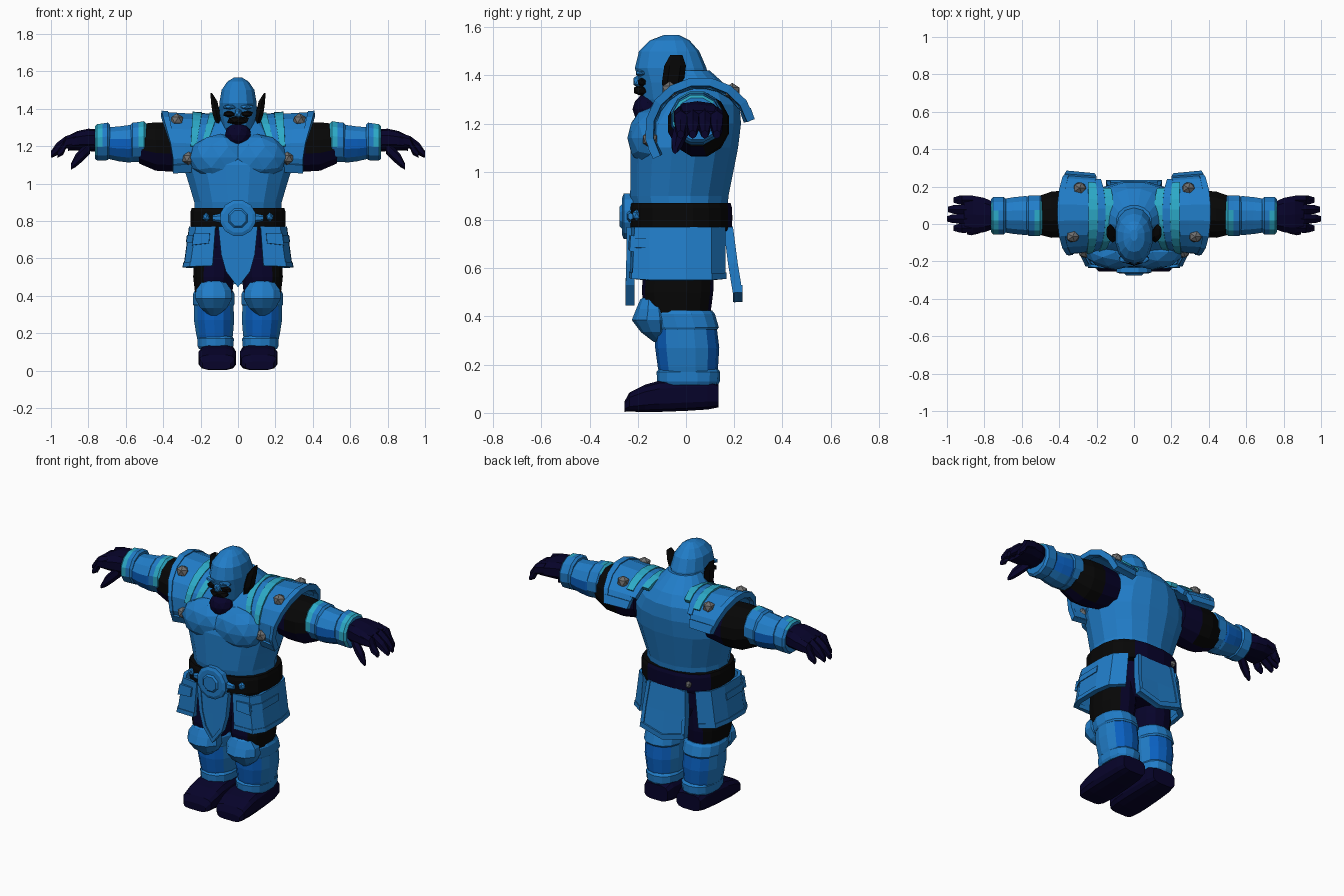
import bpy, bmesh, math
from mathutils import Vector

cube = bpy.data.objects.get("Cube")
if cube:
    bpy.data.objects.remove(cube, do_unlink=True)


def material(name, rgb):
    m = bpy.data.materials.new(name)
    m.use_nodes = True
    m.diffuse_color = (*rgb, 1)
    m.node_tree.nodes["Principled BSDF"].inputs["Base Color"].default_value = (*rgb, 1)
    return m


BLUE = material("armour_blue", (0.015, 0.205, 0.58))
COBALT = material("cobalt_blue", (0.003, 0.115, 0.52))
TEAL = material("teal_trim", (0.025, 0.4, 0.57))
NAVY = material("dark_navy", (0.002, 0.001, 0.023))
BLACK = material("black_cloth", (0.002, 0.002, 0.002))
GREY = material("grey_stud", (0.16, 0.16, 0.16))
SIDES = (("left", 1), ("right", -1))


def finish(name, bm, mats, rule=None):
    bmesh.ops.recalc_face_normals(bm, faces=bm.faces[:])
    if rule:
        for f in bm.faces:
            f.material_index = int(rule(f.calc_center_median(), f.normal))
    me = bpy.data.meshes.new(name)
    bm.to_mesh(me)
    bm.free()
    for m in mats:
        me.materials.append(m)
    ob = bpy.data.objects.new(name, me)
    bpy.context.collection.objects.link(ob)
    return ob


def loft(name, mats, rings, axis="z", n=12, p=2.0, s=1, rule=None):
    """Skin rings of (position, centre a, centre b, radius a, radius b) along an axis."""
    bm = bmesh.new()
    loops = []
    for t, ca, cb, ra, rb in rings:
        loop = []
        for i in range(n):
            a = 2 * math.pi * (i + 0.5) / n
            c, d = math.cos(a), math.sin(a)
            u = ca + ra * math.copysign(abs(c) ** (2 / p), c)
            v = cb + rb * math.copysign(abs(d) ** (2 / p), d)
            co = {"z": (u, v, t), "x": (t, u, v), "y": (u, t, v)}[axis]
            loop.append(bm.verts.new((co[0] * s, co[1], co[2])))
        loops.append(loop)
    for lo, hi in zip(loops, loops[1:]):
        for i in range(n):
            j = (i + 1) % n
            bm.faces.new((lo[i], lo[j], hi[j], hi[i]))
    bm.faces.new(loops[0])
    bm.faces.new(loops[-1])
    return finish(name, bm, mats, rule)


def body(name, mats, rows, **kw):
    """Loft rows of (z, half width, front y, back y)."""
    return loft(name, mats, [(z, 0, (f + b) / 2, w, (b - f) / 2) for z, w, f, b in rows], **kw)


def shell(name, mat, rows, thick, s=1):
    """Plate through a grid of points, thickened."""
    bm = bmesh.new()
    g = [[bm.verts.new((x * s, y, z)) for x, y, z in r] for r in rows]
    for a, b in zip(g, g[1:]):
        for i in range(len(a) - 1):
            bm.faces.new((a[i], a[i + 1], b[i + 1], b[i]))
    mod = finish(name, bm, [mat]).modifiers.new("thickness", "SOLIDIFY")
    mod.thickness = thick
    mod.offset = 0


def blob(name, mat, loc, size, sub=2):
    bm = bmesh.new()
    bmesh.ops.create_icosphere(bm, subdivisions=sub, radius=1)
    for v in bm.verts:
        v.co = Vector(loc) + Vector(a * b for a, b in zip(v.co, size))
    return finish(name, bm, [mat])


def mix(a, b, t):
    return tuple(u + (v - u) * t for u, v in zip(a, b))


# Torso and chest
body("torso", [BLUE], [(0.78, .235, -.21, .17), (0.9, .238, -.235, .18), (1.0, .268, -.235, .2),
     (1.1, .3, -.235, .22), (1.2, .29, -.205, .232), (1.28, .235, -.145, .225),
     (1.34, .165, -.1, .19), (1.42, .095, -.08, .1)], n=16, p=2.15)
for side, s in SIDES:
    blob(side + "_pectoral", BLUE, (.098 * s, -.15, 1.14), (.165, .093, .125))

# Head, beard, eyes and ears
body("head", [BLUE], [(1.24, .06, -.15, .02), (1.3, .085, -.18, .08), (1.37, .1, -.195, .095),
     (1.43, .102, -.212, .085), (1.5, .09, -.195, .055), (1.545, .058, -.15, .015),
     (1.568, .02, -.09, -.03)], n=14, p=2.2)
blob("nose", BLUE, (0, -.196, 1.375), (.022, .026, .03), 1)
blob("beard", NAVY, (0, -.16, 1.26), (.072, .062, .064))
blob("mouth", BLACK, (0, -.18, 1.338), (.066, .042, .026), 1)
for side, s in SIDES:
    blob(side + "_eye", BLACK, (.046 * s, -.182, 1.372), (.038, .02, .019), 1)
    blob(side + "_brow", BLUE, (.042 * s, -.188, 1.41), (.045, .024, .015), 1)
    loft(side + "_ear", [BLACK], [(1.31, .1, -.06, .015, .03), (1.37, .115, -.055, .024, .045),
         (1.44, .128, -.045, .02, .045), (1.485, .143, -.04, .004, .025)], n=6, s=s)

# Belt with buckle
body("belt", [BLACK, NAVY], [(.755, .25, -.232, .187), (.775, .256, -.238, .193),
     (.85, .256, -.238, .193), (.87, .25, -.232, .187)], n=20, p=2.6,
     rule=lambda c, n: c.y > .08 and -.22 < c.x < .16)
loft("buckle_disc", [BLUE], [(-.265, 0, .815, .08, .08), (-.258, 0, .815, .098, .098),
     (-.22, 0, .815, .098, .098)], "y", 12)
loft("buckle_boss", [BLUE], [(-.275, 0, .815, .045, .045), (-.26, 0, .815, .06, .06)], "y", 8)
blob("back_belt_stud", GREY, (-.14, .175, .81), (.018, .022, .022), 1)
for side, s in SIDES:
    loft(side + "_buckle_tab", [BLUE], [(.09, -.235, .815, .012, .025), (.135, -.23, .815, .012, .015)],
         "x", 6, s=s)
    blob(side + "_belt_clasp", BLUE, (.17 * s, -.205, .82), (.022, .02, .024), 1)


# Front and back hanging flaps, each with side rims and a hem
def flap(name, y0, y1, outline, thick):
    rows = []
    for w, z, zc, t in outline:
        y = y0 + (y1 - y0) * t
        rows.append([(-w, y, z), (0, y, zc), (w, y, z)])
    shell(name, BLUE, rows, thick)
    for k, s in SIDES:
        shell(f"{name}_{k}_rim", BLUE, [[r[2], (r[2][0] - .022, *r[2][1:])] for r in rows], thick + .012, s)
    shell(name + "_hem", BLUE, [rows[-1], [(x * .95, y, z + .03) for x, y, z in rows[-1]]], thick + .012)


flap("front_flap", -.228, -.232, [(.105, .77, .77, 0), (.09, .62, .62, .5), (.065, .53, .445, 1)], .024)
flap("back_flap", .175, .214, [(.13, .77, .77, 0), (.145, .62, .62, .5), (.15, .5, .46, 1)], .028)

# Side skirt panels with hem and pocket flap
TOP = [(.12, -.218, .77), (.22, -.205, .77), (.25, -.15, .77), (.252, 0, .77), (.235, .1, .77), (.17, .155, .77)]
LOW = [(.135, -.222, .56), (.25, -.215, .555), (.28, -.15, .55), (.282, 0, .55), (.265, .1, .55), (.19, .155, .555)]
for side, s in SIDES:
    band = lambda t: [mix(a, b, t) for a, b in zip(TOP, LOW)]
    shell(side + "_skirt_panel", BLUE, [TOP, LOW], .02, s)
    shell(side + "_skirt_hem", BLUE, [band(.88), LOW], .03, s)
    shell(side + "_skirt_band", BLUE, [band(.22)[1:4], band(.4)[1:4]], .03, s)
    shell(side + "_pocket_flap", BLUE, [[(.15, -.226, .735), (.235, -.22, .735)],
          [(.155, -.23, .68), (.245, -.224, .67)]], .02, s)

# Hips and legs
body("hips", [NAVY], [(.55, .19, -.15, .11), (.64, .215, -.18, .14), (.78, .22, -.19, .15)], n=14, p=2.5)
for side, s in SIDES:
    loft(side + "_thigh", [BLACK, NAVY], [(.4, .13, -.035, .1, .135), (.5, .13, -.035, .112, .148),
         (.66, .125, -.03, .11, .145)], n=14, p=2.3, s=s, rule=lambda c, n: abs(c.x) < .16)
    loft(side + "_shin", [BLUE, COBALT], [(.13, .122, .01, .088, .115), (.19, .125, .008, .1, .125),
         (.27, .128, .005, .11, .133), (.35, .13, .0, .108, .128), (.41, .13, -.015, .105, .125)],
         n=14, p=2.2, s=s, rule=lambda c, n: abs(n.y) > .5 and c.z > .15)
    loft(side + "_shin_top_band", [BLUE], [(.345, .13, .0, .108, .13), (.355, .13, .0, .114, .136),
         (.41, .13, -.015, .113, .135), (.425, .13, -.02, .105, .128)], n=14, p=2.3, s=s)
    loft(side + "_ankle_cuff", [BLUE], [(.115, .12, .01, .09, .122), (.13, .12, .01, .098, .13),
         (.17, .12, .01, .1, .132), (.185, .12, .01, .09, .12)], n=14, p=2.4, s=s)
    loft(side + "_knee_guard", [BLUE], [(.295, .13, -.1, .025, .035), (.335, .13, -.125, .075, .062),
         (.385, .13, -.135, .104, .09), (.43, .13, -.135, .1, .072), (.47, .13, -.14, .07, .05),
         (.485, .13, -.14, .04, .03)], n=10, s=s)
    loft(side + "_boot", [NAVY], [(-.255, .115, .026, .075, .022), (-.235, .112, .045, .095, .04),
         (-.17, .11, .06, .102, .058), (-.11, .11, .069, .102, .066), (.0, .11, .075, .098, .068),
         (.09, .11, .077, .092, .064), (.135, .11, .07, .08, .048)], "y", 12, 3.6, s)

# Arms, bracers and hands
for side, s in SIDES:
    loft(side + "_upper_arm", [BLACK, NAVY], [(.24, .06, 1.2, .11, .12), (.36, .055, 1.195, .128, .136),
         (.44, .05, 1.198, .128, .134), (.53, .045, 1.212, .1, .108)], "x", 12, s=s,
         rule=lambda c, n: (n.y < .2 and n.z < -.2) or abs(c.x) < .36)
    loft(side + "_forearm", [BLUE, COBALT], [(.5, .045, 1.225, .095, .095), (.58, .045, 1.212, .108, .104),
         (.64, .045, 1.212, .102, .096), (.74, .045, 1.22, .085, .08)], "x", 12, s=s,
         rule=lambda c, n: -.8 < n.z < .4)
    for part, x0, x1, r, teal in (("elbow", .49, .575, .112, -1), ("wrist", .685, .765, .104, 1)):
        mid = (x0 + x1) / 2
        loft(f"{side}_{part}_cuff", [BLUE, TEAL], [(x0, .045, 1.225, r - .012, r - .012),
             (x0 + .012, .045, 1.225, r, r), (mid, .045, 1.222, r, r - .002),
             (x1 - .012, .045, 1.22, r, r - .003), (x1, .045, 1.22, r - .014, r - .014)],
             "x", 12, s=s, rule=lambda c, n: (abs(c.x) - mid) * teal > 0 and n.y < .4 and n.z > -.4
             and abs(n.x) < .9)
    loft(side + "_palm", [NAVY], [(.74, .045, 1.23, .07, .06), (.8, .048, 1.233, .095, .06),
         (.86, .05, 1.228, .105, .052), (.91, .052, 1.215, .098, .04)], "x", 10, 2.6, s)
    for i, tip in enumerate((.965, 1.0, .995, .965)):
        y = -.022 + .05 * i
        loft(f"{side}_finger_{i + 1}", [NAVY], [(.86, y, 1.235, .028, .036), (.92, y, 1.22, .029, .034),
             (tip - .03, y, 1.185, .027, .032), (tip, y, 1.155, .016, .018)], "x", 6, s=s)
    loft(side + "_thumb", [NAVY], [(.79, .0, 1.2, .035, .04), (.83, -.025, 1.16, .03, .04),
         (.87, -.038, 1.12, .026, .034), (.893, -.045, 1.09, .012, .016)], "x", 6, s=s)


# Shoulder pads arching over the arms
def arch(t, across, lift=0.0):
    """Point on the pad: t runs front to back, across runs inner to outer edge."""
    a = math.radians(-32 + 200 * t)
    top = max(0, math.sin(a))
    inner, outer = .22 - .04 * top, .345 + .06 * top
    r = .192 + .014 * across + lift
    return (inner + (outer - inner) * across, .06 - (r + .008) * math.cos(a), 1.17 + r * math.sin(a))


def arch_strip(name, mat, cols, t0, t1, thick, s, lift=0.0, steps=9):
    rows = [[arch(t0 + (t1 - t0) * i / steps, c, lift) for c in cols] for i in range(steps + 1)]
    shell(name, mat, rows, thick, s)


for side, s in SIDES:
    pad = side + "_shoulder_pad"
    arch_strip(pad, BLUE, (0, .5, 1), 0, 1, .022, s)
    arch_strip(pad + "_outer_rim", BLUE, (.87, 1.03), 0, 1, .034, s)
    arch_strip(pad + "_front_rim", BLUE, (0, 1), 0, .07, .034, s, steps=1)
    arch_strip(pad + "_back_rim", BLUE, (0, 1), .93, 1, .034, s, steps=1)
    arch_strip(pad + "_teal_stripe", TEAL, (.06, .28), .2, .85, .018, s, .01)
    arch_strip(pad + "_collar", BLUE, (-.12, .06), .12, .9, .03, s)
    arch_strip(pad + "_teal_collar", TEAL, (-.32, -.12), .18, .8, .024, s, .008)
    for i, (t, c) in enumerate(((.11, .35), (.43, .68), (.8, .5))):
        blob(f"{side}_pad_stud_{i + 1}", GREY, [a * b for a, b in zip(arch(t, c, .008), (s, 1, 1))],
             (.038, .034, .036), 1)
